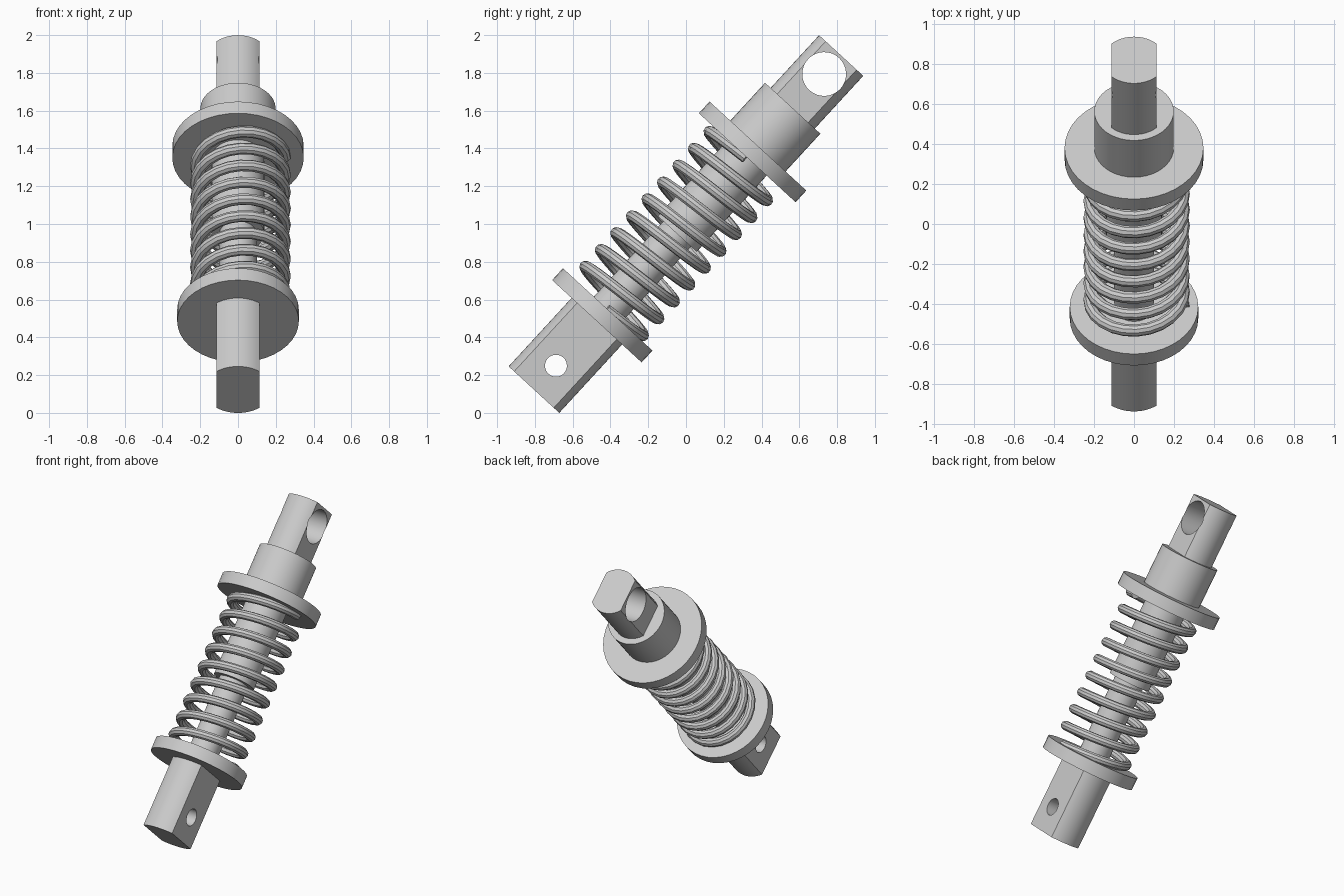
import bpy, bmesh, math
from mathutils import Matrix

if "Cube" in bpy.data.objects:
    bpy.data.objects.remove(bpy.data.objects["Cube"])

TILT = math.radians(42.6)
# Everything is built upright along z, then leaned back by this frame
FRAME = Matrix.Translation((0, -0.805, 0.123)) @ Matrix.Rotation(-TILT, 4, 'X')

steel = bpy.data.materials.new("light_grey_steel")
steel.diffuse_color = (0.6, 0.6, 0.6, 1)
steel.use_nodes = True
steel.node_tree.nodes["Principled BSDF"].inputs["Base Color"].default_value = steel.diffuse_color


def activate(ob):
    bpy.ops.object.select_all(action='DESELECT')
    ob.select_set(True)
    bpy.context.view_layer.objects.active = ob


def finish(ob):
    ob.data.materials.clear()
    ob.data.materials.append(steel)
    ob.matrix_world = FRAME
    activate(ob)
    bpy.ops.object.shade_smooth_by_angle(angle=math.radians(35))


def prism(name, points, z0, z1):
    """Extrude a flat outline from z0 to z1."""
    bm = bmesh.new()
    face = bm.faces.new([bm.verts.new((x, y, z0)) for x, y in points])
    ext = bmesh.ops.extrude_face_region(bm, geom=[face])
    top = [v for v in ext["geom"] if isinstance(v, bmesh.types.BMVert)]
    bmesh.ops.translate(bm, verts=top, vec=(0, 0, z1 - z0))
    bmesh.ops.recalc_face_normals(bm, faces=bm.faces)
    me = bpy.data.meshes.new(name)
    bm.to_mesh(me)
    bm.free()
    ob = bpy.data.objects.new(name, me)
    bpy.context.collection.objects.link(ob)
    return ob


def circle(r, n=32):
    return [(r * math.cos(2 * math.pi * i / n), r * math.sin(2 * math.pi * i / n))
            for i in range(n)]


def flatted(r, half, n=12):
    """Circle with its two x sides cut flat."""
    a = math.acos(half / r)
    arc = [a + (math.pi - 2 * a) * i / n for i in range(n + 1)]
    pts = [(r * math.cos(t), r * math.sin(t)) for t in arc]
    return pts + [(-x, -y) for x, y in pts]


def eye_end(name, r, z0, z1, hole_z, hole_r):
    """Flat-sided end with a cross hole along x."""
    ob = prism(name, flatted(r, 0.1135), z0, z1)
    cutter = prism("hole_cutter", circle(hole_r), -0.5, 0.5)
    cutter.matrix_world = (Matrix.Translation((0, 0, hole_z))
                           @ Matrix.Rotation(math.pi / 2, 4, 'Y'))
    cutter.hide_render = True
    mod = ob.modifiers.new("hole", 'BOOLEAN')
    mod.operation = 'DIFFERENCE'
    mod.solver = 'EXACT'
    mod.object = cutter
    activate(ob)
    bpy.ops.object.modifier_apply(modifier="hole")
    bpy.data.objects.remove(cutter)
    finish(ob)


# Mounting ends
eye_end("lower_mount", 0.182, 0.0, 0.50, 0.172, 0.058)
eye_end("upper_mount", 0.159, 2.0, 2.403, 2.27, 0.116)

# Round parts: radius, start and end along the axis
for name, r, z0, z1 in [
    ("lower_flange", 0.322, 0.492, 0.577),
    ("piston_rod", 0.10, 0.55, 1.25),
    ("damper_tube", 0.14, 1.12, 1.70),
    ("upper_flange", 0.348, 1.668, 1.752),
    ("upper_collar", 0.199, 1.74, 2.024),
]:
    finish(prism(name, circle(r, 40), z0, z1))

# Coil spring: nine turns swept with a round section
TURNS, STEPS, COIL_R, WIRE_R = 9, 24, 0.236, 0.031
cu = bpy.data.curves.new("coil_spring", 'CURVE')
cu.dimensions = '3D'
cu.bevel_depth = WIRE_R
cu.bevel_resolution = 3
cu.use_fill_caps = True
sp = cu.splines.new('POLY')
count = TURNS * STEPS + 1
sp.points.add(count - 1)
for i, p in enumerate(sp.points):
    a = 2 * math.pi * i / STEPS
    p.co = (0.013 + COIL_R * math.cos(a), -0.005 + COIL_R * math.sin(a),
            0.572 + 1.092 * i / (count - 1), 1)
spring = bpy.data.objects.new("coil_spring", cu)
bpy.context.collection.objects.link(spring)
activate(spring)
bpy.ops.object.convert(target='MESH')
finish(bpy.context.view_layer.objects.active)
